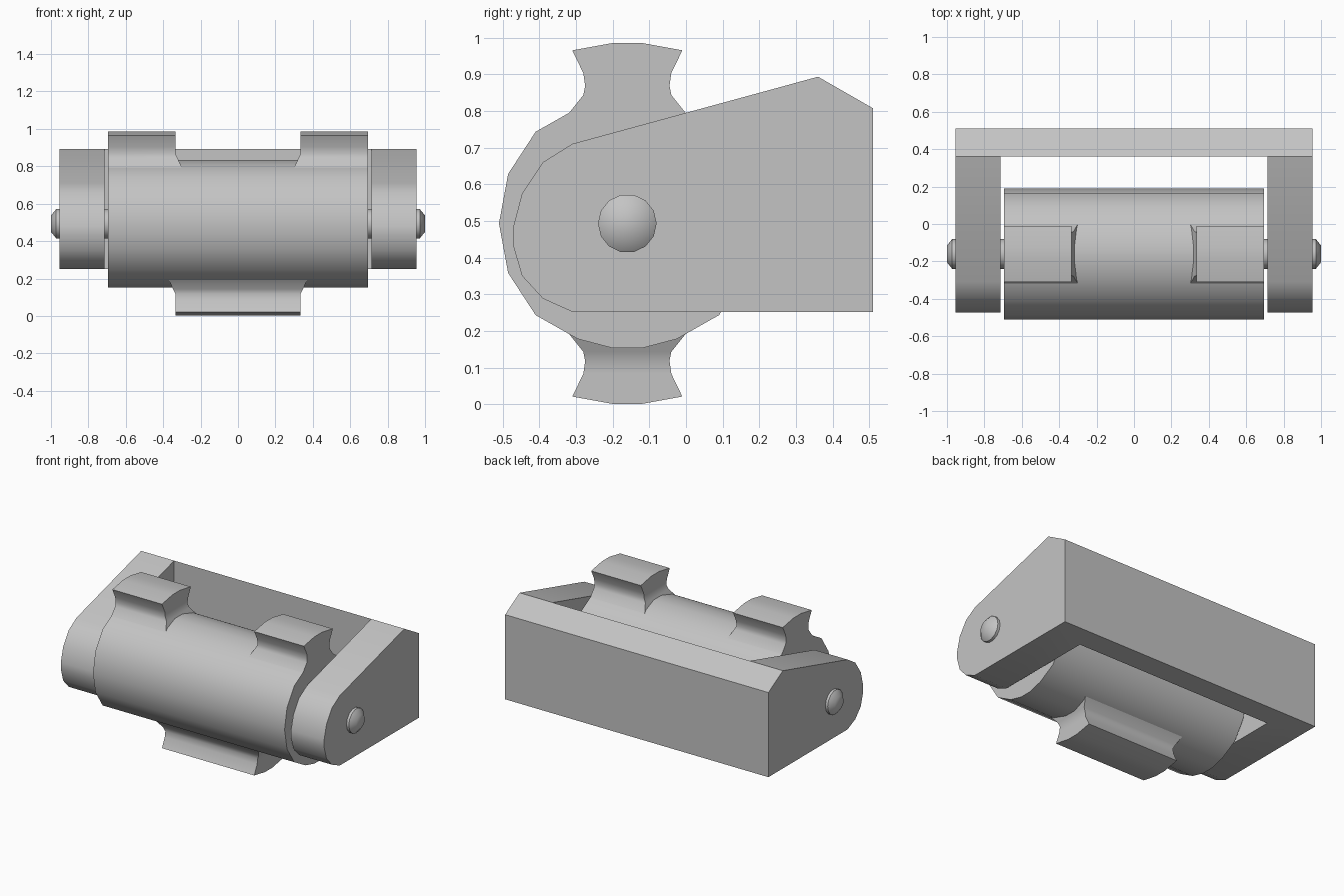
import bpy
import bmesh
from math import radians, sin, cos, tau

cube = bpy.data.objects.get("Cube")
if cube:
    bpy.data.objects.remove(cube)

AXIS_Y, AXIS_Z = -0.16, 0.493

grey = bpy.data.materials.new("plain grey")
grey.use_nodes = True
grey.diffuse_color = (0.55, 0.55, 0.55, 1)
grey.node_tree.nodes["Principled BSDF"].inputs["Base Color"].default_value = (0.55, 0.55, 0.55, 1)


def loft(name, rings):
    """Skin a list of equal-length rings and cap both ends."""
    bm = bmesh.new()
    rows = [[bm.verts.new(p) for p in ring] for ring in rings]
    for a, b in zip(rows, rows[1:]):
        for i in range(len(a)):
            j = (i + 1) % len(a)
            bm.faces.new((a[i], a[j], b[j], b[i]))
    bm.faces.new(rows[0])
    bm.faces.new(rows[-1])
    bmesh.ops.recalc_face_normals(bm, faces=bm.faces)
    mesh = bpy.data.meshes.new(name)
    bm.to_mesh(mesh)
    bm.free()
    obj = bpy.data.objects.new(name, mesh)
    bpy.context.collection.objects.link(obj)
    mesh.materials.append(grey)
    return obj


def prism(name, profile, x0, x1):
    """Extrude a (y, z) profile along x."""
    return loft(name, [[(x, y, z) for y, z in profile] for x in (x0, x1)])


def smooth(obj):
    bpy.ops.object.select_all(action="DESELECT")
    obj.select_set(True)
    bpy.context.view_layer.objects.active = obj
    bpy.ops.object.shade_smooth_by_angle(angle=radians(40))


# Roller drum, one quarter of the outline mirrored around
quarter = [(0.35, 0), (0.325, 0.135), (0.25, 0.25), (0.135, 0.315), (0.04, 0.34)]
half = quarter + [(-y, z) for y, z in reversed(quarter)]
outline = half + [(y, -z) for y, z in reversed(half[1:-1])]
drum = prism("roller_drum", [(AXIS_Y + y, AXIS_Z + z) for y, z in outline], -0.695, 0.695)
smooth(drum)

# Lugs: height above axis, half depth, sideways flare
LUG_ROWS = [(0.30, 0.16, 0.035), (0.35, 0.12, 0.012), (0.375, 0.115, 0),
            (0.41, 0.12, 0), (0.472, 0.15, 0), (0.492, 0.04, 0)]


def lug(name, x0, x1, flare0, flare1, up):
    rings = []
    for h, d, f in LUG_ROWS:
        a, b, z = x0 - f * flare0, x1 + f * flare1, AXIS_Z + h * up
        rings.append([(a, AXIS_Y - d, z), (b, AXIS_Y - d, z),
                      (b, AXIS_Y + d, z), (a, AXIS_Y + d, z)])
    smooth(loft(name, rings))


lug("upper_lug_left", 0.335, 0.695, 1, 0, 1)
lug("upper_lug_right", -0.695, -0.335, 0, 1, 1)
lug("lower_lug", -0.335, 0.335, 1, 1, -1)

# U-shaped bracket: full-width block with the middle cut out
side = [(0.51, 0.252), (0.51, 0.807), (0.36, 0.893), (-0.31, 0.71), (-0.39, 0.66),
        (-0.447, 0.575), (-0.472, 0.48), (-0.472, 0.435), (-0.447, 0.35),
        (-0.39, 0.288), (-0.31, 0.252)]
bracket = prism("bracket", side, -0.955, 0.955)
cutter = prism("bracket_cutter", [(-0.7, 0), (0.36, 0), (0.36, 1.2), (-0.7, 1.2)], -0.715, 0.715)
cutter.hide_render = True
cut = bracket.modifiers.new("middle_cut", "BOOLEAN")
cut.operation = "DIFFERENCE"
cut.solver = "EXACT"
cut.object = cutter
bpy.context.view_layer.objects.active = bracket
bpy.ops.object.modifier_apply(modifier=cut.name)
bpy.data.objects.remove(cutter)
smooth(bracket)

# Pin through the arms, with chamfered ends
circle = [(cos(tau * i / 14), sin(tau * i / 14)) for i in range(14)]
pin_rows = [(-1, 0.045), (-0.972, 0.08), (0.972, 0.08), (1, 0.045)]
smooth(loft("hinge_pin", [[(x, AXIS_Y + r * c, AXIS_Z + r * s) for c, s in circle]
                          for x, r in pin_rows]))
